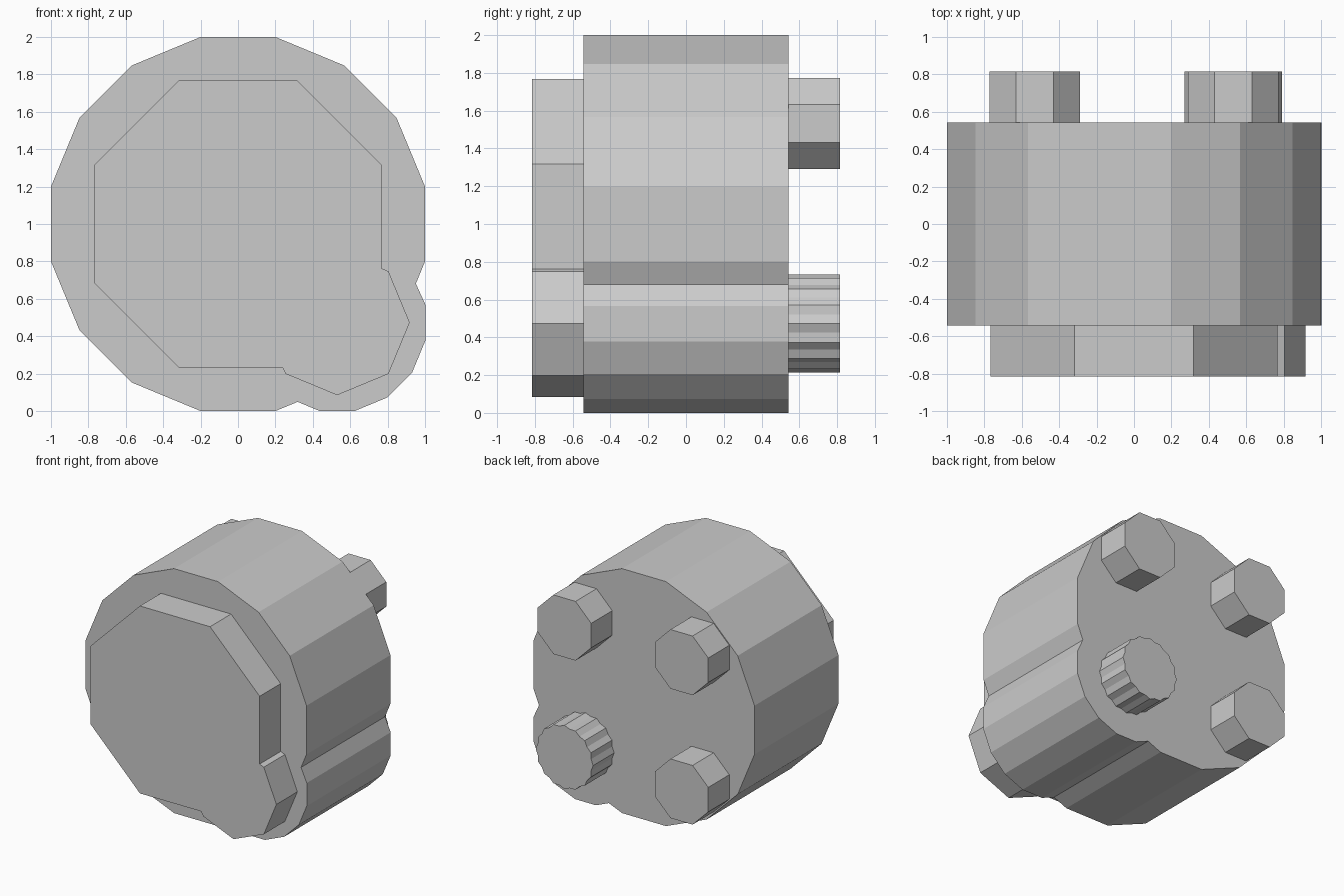
import bpy, bmesh
from math import sin, cos, radians

if "Cube" in bpy.data.objects:
    bpy.data.objects.remove(bpy.data.objects["Cube"])

LOBE = (0.53, 0.473)
MAIN = (0.0, 1.0)


def arc(centre, radius, start, step, count):
    """Counter-clockwise polygon corners in the xz plane, angles in degrees."""
    return [(centre[0] + radius * cos(radians(start + i * step)),
             centre[1] + radius * sin(radians(start + i * step)))
            for i in range(count)]


def prism(name, outline, y0, y1):
    """Extrude an xz outline along y."""
    bm = bmesh.new()
    face = bm.faces.new([bm.verts.new((x, y0, z)) for x, z in outline])
    new = bmesh.ops.extrude_face_region(bm, geom=[face], use_keep_orig=True)["geom"]
    top = [g for g in new if isinstance(g, bmesh.types.BMVert)]
    bmesh.ops.translate(bm, verts=top, vec=(0, y1 - y0, 0))
    bmesh.ops.recalc_face_normals(bm, faces=bm.faces)
    mesh = bpy.data.meshes.new(name)
    bm.to_mesh(mesh)
    bm.free()
    obj = bpy.data.objects.new(name, mesh)
    bpy.context.collection.objects.link(obj)
    return obj


# Thick drum: 16-sided disc merged with a smaller 16-sided corner lobe
drum = (arc(MAIN, 1.02, 11.25, 22.5, 12) + arc(MAIN, 1.02, 281.25, 22.5, 1)
        + [(0.319, 0.049)]
        + arc(LOBE, 0.482, 258.75, 22.5, 6)
        + [(0.951, 0.681)] + arc(MAIN, 1.02, -11.25, 22.5, 1))
prism("drum_body", drum, -0.543, 0.543)

# Front plate: octagon merged with a smaller octagon in the corner
plate = (arc(MAIN, 0.83, 22.5, 45, 6)
         + [(0.237, 0.234)]
         + arc(LOBE, 0.388, 225, 45, 6 - 1)
         + [(0.767, 0.763)])
prism("front_plate", plate, -0.815, -0.543)

# Three octagonal pegs on the back
for name, x, z in (("peg_upper_right", 0.53, 1.532),
                   ("peg_upper_left", -0.53, 1.532),
                   ("peg_lower_left", -0.53, 0.473)):
    prism(name, arc((x, z), 0.262, 22.5, 45, 8), 0.543, 0.815)

# Toothed peg behind the lobe: two crossed octagons as one outline
tips = arc(LOBE, 0.26, 0, 22.5, 16)
notches = arc(LOBE, 0.246, 11.25, 22.5, 16)
prism("toothed_peg", [p for pair in zip(tips, notches) for p in pair], 0.543, 0.815)
